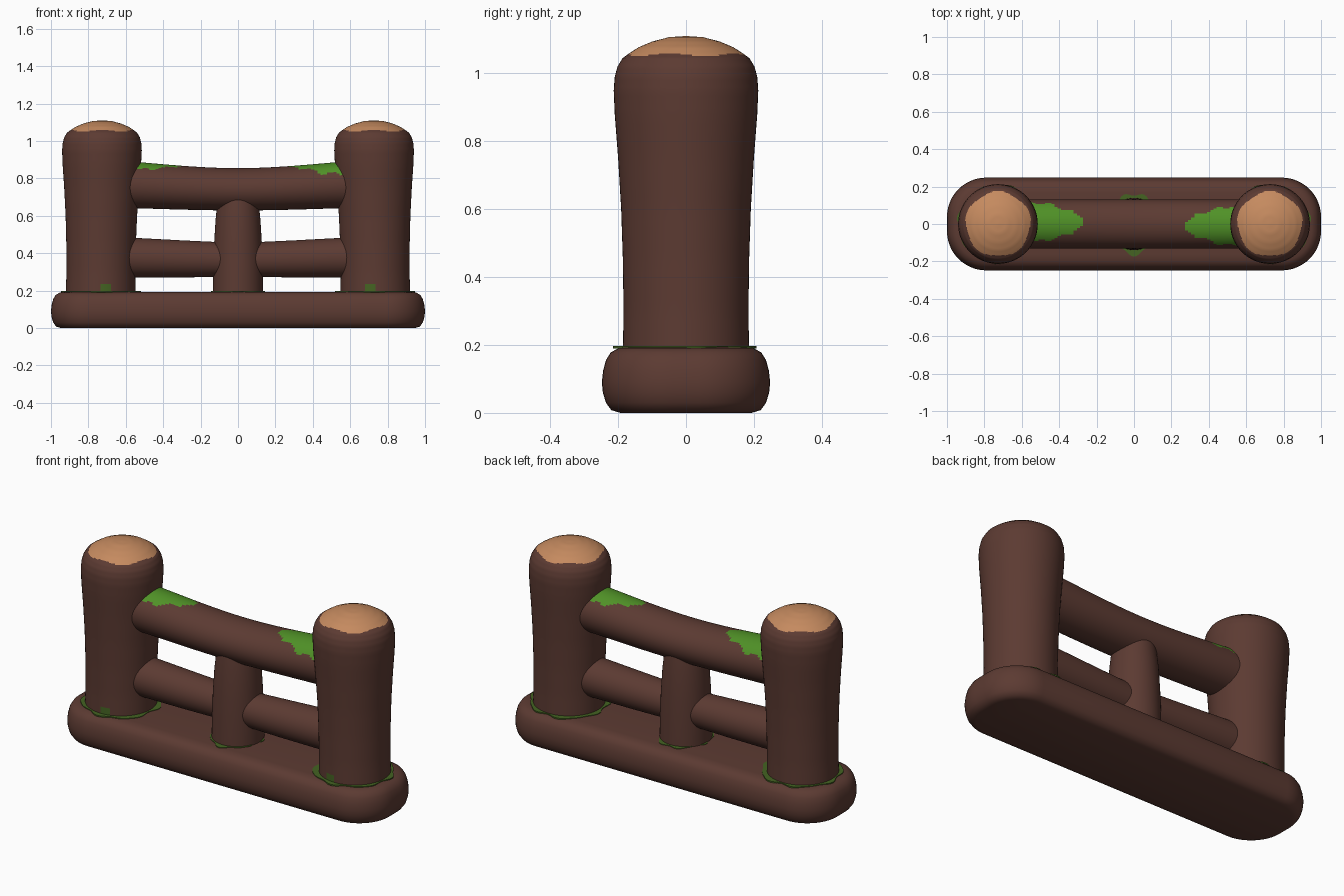
import bpy, bmesh, math
from math import sin, cos, pi, atan2, hypot

if "Cube" in bpy.data.objects:
    bpy.data.objects.remove(bpy.data.objects["Cube"])


def mat(name, rgb):
    m = bpy.data.materials.new(name)
    m.diffuse_color = (*rgb, 1)
    m.use_nodes = True
    m.node_tree.nodes["Principled BSDF"].inputs["Base Color"].default_value = m.diffuse_color
    return m


BROWN = mat("dark_brown_wood", (0.107, 0.043, 0.032))
TAN = mat("cut_wood", (0.56, 0.255, 0.115))
GREEN = mat("moss", (0.08, 0.285, 0.02))
DARK = mat("dark_moss", (0.058, 0.125, 0.016))


def loft(name, rings, mats=(BROWN,), rule=None):
    """Skin a list of equal-length point rings and cap both ends."""
    bm = bmesh.new()
    vs = [[bm.verts.new(p) for p in r] for r in rings]
    for a, b in zip(vs, vs[1:]):
        n = len(a)
        for i in range(n):
            bm.faces.new((a[i], a[(i + 1) % n], b[(i + 1) % n], b[i]))
    bm.faces.new(vs[0][::-1])
    bm.faces.new(vs[-1])
    bmesh.ops.recalc_face_normals(bm, faces=bm.faces[:])
    if rule:
        for f in bm.faces:
            f.material_index = rule(f.calc_center_median())
    me = bpy.data.meshes.new(name)
    bm.to_mesh(me)
    bm.free()
    for m in mats:
        me.materials.append(m)
    ob = bpy.data.objects.new(name, me)
    bpy.context.collection.objects.link(ob)
    bpy.ops.object.select_all(action='DESELECT')
    ob.select_set(True)
    bpy.context.view_layer.objects.active = ob
    bpy.ops.object.shade_smooth_by_angle(angle=math.radians(45))
    return ob


def refine(profile, k):
    """Add k-1 in-between points on every span of a profile."""
    out = []
    for p, q in zip(profile, profile[1:]):
        out += [tuple(u + (v - u) * i / k for u, v in zip(p, q)) for i in range(k)]
    return out + [profile[-1]]


# Base slab: rounded rectangle with soft edges
def slab_ring(inset, z, r=0.21):
    pts = []
    for k, (sx, sy) in enumerate(((1, 1), (-1, 1), (-1, -1), (1, -1))):
        for i in range(13):
            a = (k + i / 12) * pi / 2
            pts.append((sx * (1 - r) + (r - inset) * cos(a),
                        sy * (0.248 - r) + (r - inset) * sin(a), z))
    return pts


loft("base_slab", [slab_ring(*p) for p in (
    (0.055, 0), (0.028, 0.008), (0.012, 0.03), (0.003, 0.06), (0, 0.09), (0.004, 0.125),
    (0.012, 0.155), (0.026, 0.178), (0.05, 0.191), (0.085, 0.194))])

# End posts: flared logs with pale domed tops
POST = refine([(0.186, 0.17), (0.184, 0.3), (0.186, 0.45), (0.191, 0.6), (0.2, 0.75),
               (0.21, 0.88), (0.213, 0.95), (0.21, 0.99), (0.202, 1.02), (0.187, 1.045),
               (0.168, 1.059), (0.14, 1.077), (0.1, 1.094), (0.05, 1.107), (0.005, 1.11)], 4)
for side, label in ((-1, "left"), (1, "right")):
    def post_x(z):
        return side * (0.736 - 0.009 * z)

    def post_rule(c):
        a = atan2(c.y, c.x - post_x(c.z))
        if c.z > 1.0 and hypot(c.x - post_x(c.z), c.y) < 0.173 + 0.005 * sin(5 * a):
            return 1
        return 2 if c.y < 0 and c.z < 0.24 and abs(c.x - side * 0.712) < 0.028 else 0

    loft(label + "_post", [[(post_x(z) + r * cos(2 * pi * i / 64), r * sin(2 * pi * i / 64), z)
                            for i in range(64)] for r, z in POST], (BROWN, TAN, DARK), post_rule)


# Horizontal rails: rings across x with (x, centre z, half depth y, half height z)
def rail(name, stations, mats=(BROWN,), rule=None, n=72):
    loft(name, [[(x, ry * cos(2 * pi * i / n), cz + rz * sin(2 * pi * i / n)) for i in range(n)]
                for x, cz, ry, rz in stations], mats, rule)


def moss_rule(c):
    x = abs(c.x)
    if c.z < 0.8 or x < 0.27:
        return 0
    w = 0.1 * min(1, (x - 0.26) / 0.2) ** 0.6 + 0.007 * sin(60 * x)
    return 1 if abs(c.y + (0.01 if c.x > 0 else -0.01)) < w else 0


def top_station(x):
    t = min(1, abs(x) / 0.55)
    s = t * t * (1.6 - 0.6 * t)
    return (x, 0.742 + 0.023 * s, 0.13, 0.113 + 0.011 * s)


rail("top_rail", [top_station(-0.68 + 1.36 * i / 80) for i in range(81)],
     (BROWN, GREEN), moss_rule)
for side, label in ((-1, "left"), (1, "right")):
    rail(label + "_lower_rail", [(side * x, cz, r, r) for x, cz, r in (
        (0.03, 0.365, 0.092), (0.13, 0.367, 0.094), (0.3, 0.37, 0.099),
        (0.45, 0.374, 0.103), (0.68, 0.38, 0.109))])

# Middle post: tapered, running up into the top rail
loft("middle_post", [[(r * 0.96 * cos(2 * pi * i / 48), r * sin(2 * pi * i / 48), z)
                      for i in range(48)] for r, z in (
    (0.14, 0.17), (0.138, 0.3), (0.133, 0.45), (0.125, 0.58), (0.115, 0.67), (0.105, 0.74))])


# Moss skirts: thin ragged plates around the foot of every post
def skirt(name, cx, r, inner):
    ring = []
    for i in range(72):
        a = 2 * pi * i / 72
        lobe = max(0, cos(a - inner)) if inner is not None else 0
        grow = 0.008 * sin(7 * a) + 0.004 * sin(11 * a) + 0.012 * lobe * abs(sin(a)) * 2
        if inner is None:
            grow += 0.028 * sin(a) ** 4 - 0.01
        ring.append((cx + (r + grow) * cos(a), (r + grow) * sin(a)))
    loft(name, [[(x, y, z) for x, y in ring] for z in (0.19, 0.197)], (DARK,))


skirt("left_moss", -0.735, 0.203, 0)
skirt("right_moss", 0.735, 0.203, pi)
skirt("middle_moss", 0, 0.145, None)
